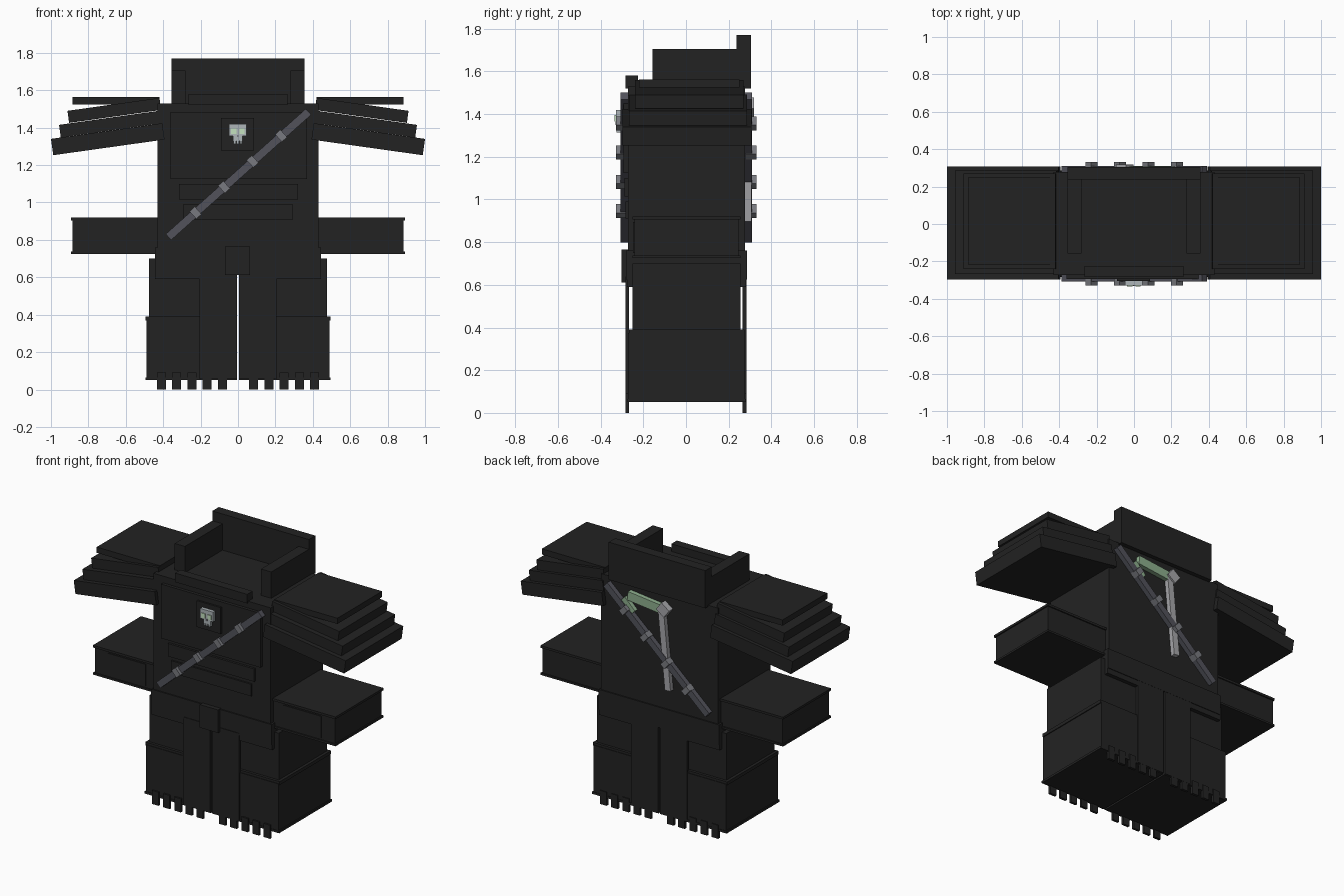
import bpy, math
from mathutils import Matrix, Vector

if "Cube" in bpy.data.objects:
    bpy.data.objects.remove(bpy.data.objects["Cube"])


def material(name, rgb):
    m = bpy.data.materials.new(name)
    m.diffuse_color = (*rgb, 1)
    m.use_nodes = True
    m.node_tree.nodes["Principled BSDF"].inputs["Base Color"].default_value = m.diffuse_color
    return m


BLACK = material("black cloth", (0.0165, 0.0165, 0.0165))
STRAP = material("dark slate strap", (0.085, 0.086, 0.105))
CLIP = material("grey metal clip", (0.19, 0.195, 0.215))
STEEL = material("light grey metal", (0.38, 0.38, 0.40))
BONE = material("pale grey bone", (0.42, 0.46, 0.48))
GREEN = material("sage green blade", (0.27, 0.43, 0.27))
GLOW = material("pale green eye", (0.55, 0.75, 0.52))


def block(name, x, y, z, mat=BLACK, tilt=0.0):
    """Box from ranges; tilt turns it in the xz plane (positive lifts +x)."""
    c = Vector((sum(x) / 2, sum(y) / 2, sum(z) / 2))
    hx, hy, hz = [abs(r[1] - r[0]) / 2 for r in (x, y, z)]
    v = [(i * hx, j * hy, k * hz) for i in (-1, 1) for j in (-1, 1) for k in (-1, 1)]
    f = [(0, 1, 3, 2), (4, 6, 7, 5), (0, 4, 5, 1), (2, 3, 7, 6), (0, 2, 6, 4), (1, 5, 7, 3)]
    me = bpy.data.meshes.new(name)
    me.from_pydata(v, [], f)
    me.transform(Matrix.Translation(c) @ Matrix.Rotation(-tilt, 4, 'Y'))
    me.materials.append(mat)
    ob = bpy.data.objects.new(name, me)
    bpy.context.collection.objects.link(ob)
    return ob


def pair(name, x, y, z, mat=BLACK, tilt=0.0):
    """Right-hand box and its mirror image."""
    block("right_" + name, x, y, z, mat, tilt)
    block("left_" + name, (-x[1], -x[0]), y, z, mat, -tilt)


def bar(name, a, b, width, y, mat):
    """Straight bar between two xz points."""
    (x0, z0), (x1, z1) = a, b
    cx, cz, length = (x0 + x1) / 2, (z0 + z1) / 2, math.hypot(x1 - x0, z1 - z0)
    block(name, (cx - length / 2, cx + length / 2), y,
          (cz - width / 2, cz + width / 2), mat, math.atan2(z1 - z0, x1 - x0))


# Torso with stepped front plates
block("torso", (-0.43, 0.43), (-0.272, 0.277), (0.74, 1.53))
block("chest_plate", (-0.36, 0.37), (-0.293, -0.26), (1.125, 1.485))
block("upper_belly_plate", (-0.315, 0.32), (-0.287, -0.26), (1.015, 1.10))
block("lower_belly_plate", (-0.295, 0.295), (-0.283, -0.26), (0.91, 0.99))

# Collar
block("collar_back", (-0.355, 0.355), (0.237, 0.305), (1.52, 1.77))
pair("collar_side", (0.28, 0.355), (-0.158, 0.24), (1.52, 1.705))
block("collar_front", (-0.265, 0.265), (-0.283, -0.225), (1.52, 1.58))

# Layered shoulder plates: top one flat, the rest sloping outward
pair("shoulder_top", (0.42, 0.885), (-0.22, 0.25), (1.525, 1.563))
SLOPE = math.radians(8)
for i, (ox, oz, inner, t, y) in enumerate([
        (0.912, 1.49, 0.42, 0.065, (-0.24, 0.27)),
        (0.957, 1.415, 0.415, 0.068, (-0.268, 0.285)),
        (1.0, 1.34, 0.405, 0.088, (-0.297, 0.308))]):
    length = (ox - inner) / math.cos(SLOPE)
    cx = ox - length / 2 * math.cos(SLOPE) - t / 2 * math.sin(SLOPE)
    cz = oz + length / 2 * math.sin(SLOPE) - t / 2 * math.cos(SLOPE)
    pair("shoulder_layer_%d" % (i + 1), (cx - length / 2, cx + length / 2), y,
         (cz - t / 2, cz + t / 2), BLACK, -SLOPE)

# Sleeves with trim and front panel
pair("sleeve", (0.42, 0.884), (-0.242, 0.247), (0.73, 0.915))
pair("sleeve_top_trim", (0.42, 0.892), (-0.25, 0.255), (0.905, 0.92))
pair("sleeve_bottom_trim", (0.42, 0.892), (-0.25, 0.255), (0.725, 0.738))
pair("sleeve_panel", (0.508, 0.785), (-0.248, -0.235), (0.75, 0.895))

# Belt, buckle and hip flaps
block("belt", (-0.443, 0.443), (-0.28, 0.285), (0.625, 0.76))
block("buckle", (-0.07, 0.065), (-0.302, -0.27), (0.612, 0.765))
for tag, y in (("front", (-0.276, -0.245)), ("back", (0.25, 0.281))):
    pair(tag + "_hip_trim", (0.205, 0.443), y, (0.59, 0.63))

# Legs, bands and hanging panels, with a narrow slit in the middle
pair("upper_leg", (0.006, 0.475), (-0.25, 0.255), (0.38, 0.70))
pair("lower_leg", (0.006, 0.488), (-0.272, 0.277), (0.055, 0.375))
pair("knee_band", (0.006, 0.494), (-0.268, 0.273), (0.368, 0.39))
pair("hem_band", (0.006, 0.495), (-0.275, 0.28), (0.05, 0.065))
for tag, y in (("front", (-0.284, -0.266)), ("back", (0.264, 0.284))):
    pair(tag + "_panel", (0.006, 0.205), y, (0.055, 0.64))
    # Ragged hem tabs
    for i in range(5):
        cx = 0.083 + 0.0818 * i
        pair("%s_tab_%d" % (tag, i + 1), (cx - 0.024, cx + 0.024),
             (y[0] + 0.001, y[1] - 0.001), (0, 0.09))

# Diagonal straps with clips, front and back
A, B = Vector((-0.372, 0.815)), Vector((0.377, 1.485))
D = (B - A).normalized()
for tag, ys, yc in (("front", (-0.307, -0.265), (-0.329, -0.28)),
                    ("back", (0.265, 0.31), (0.28, 0.331))):
    bar(tag + "_strap", A, B, 0.043, ys, STRAP)
    for i in range(4):
        c = Vector((-0.227 + 0.1525 * i, 0.945 + 0.1372 * i))
        bar("%s_clip_%d" % (tag, i + 1), c - D * 0.019, c + D * 0.019, 0.054, yc, CLIP)

# Skull emblem on its plate
block("emblem_plate", (-0.09, 0.086), (-0.305, -0.28), (1.277, 1.452))
block("skull_top", (-0.048, 0.046), (-0.328, -0.30), (1.355, 1.42), BONE)
block("skull_jaw", (-0.026, 0.024), (-0.325, -0.30), (1.328, 1.357), BONE)
for i in range(3):
    cx = -0.018 + 0.017 * i
    block("skull_tooth_%d" % (i + 1), (cx - 0.006, cx + 0.006), (-0.325, -0.30), (1.314, 1.332), BONE)
for tag, x in (("left", (-0.037, -0.008)), ("right", (0.008, 0.035))):
    block(tag + "_eye", x, (-0.334, -0.326), (1.365, 1.395), GLOW)
block("skull_nose", (-0.006, 0.004), (-0.331, -0.32), (1.349, 1.362), CLIP)

# Sickle stowed on the back
bar("sickle_handle", (-0.08, 0.898), (-0.028, 1.43), 0.042, (0.265, 0.307), STEEL)
bar("sickle_blade", (-0.03, 1.425), (0.215, 1.452), 0.058, (0.265, 0.307), GREEN)
bar("sickle_tip", (0.255, 1.42), (0.18, 1.345), 0.05, (0.265, 0.305), GREEN)
bar("sickle_joint", (-0.078, 1.41), (-0.022, 1.452), 0.065, (0.265, 0.318), STEEL)
